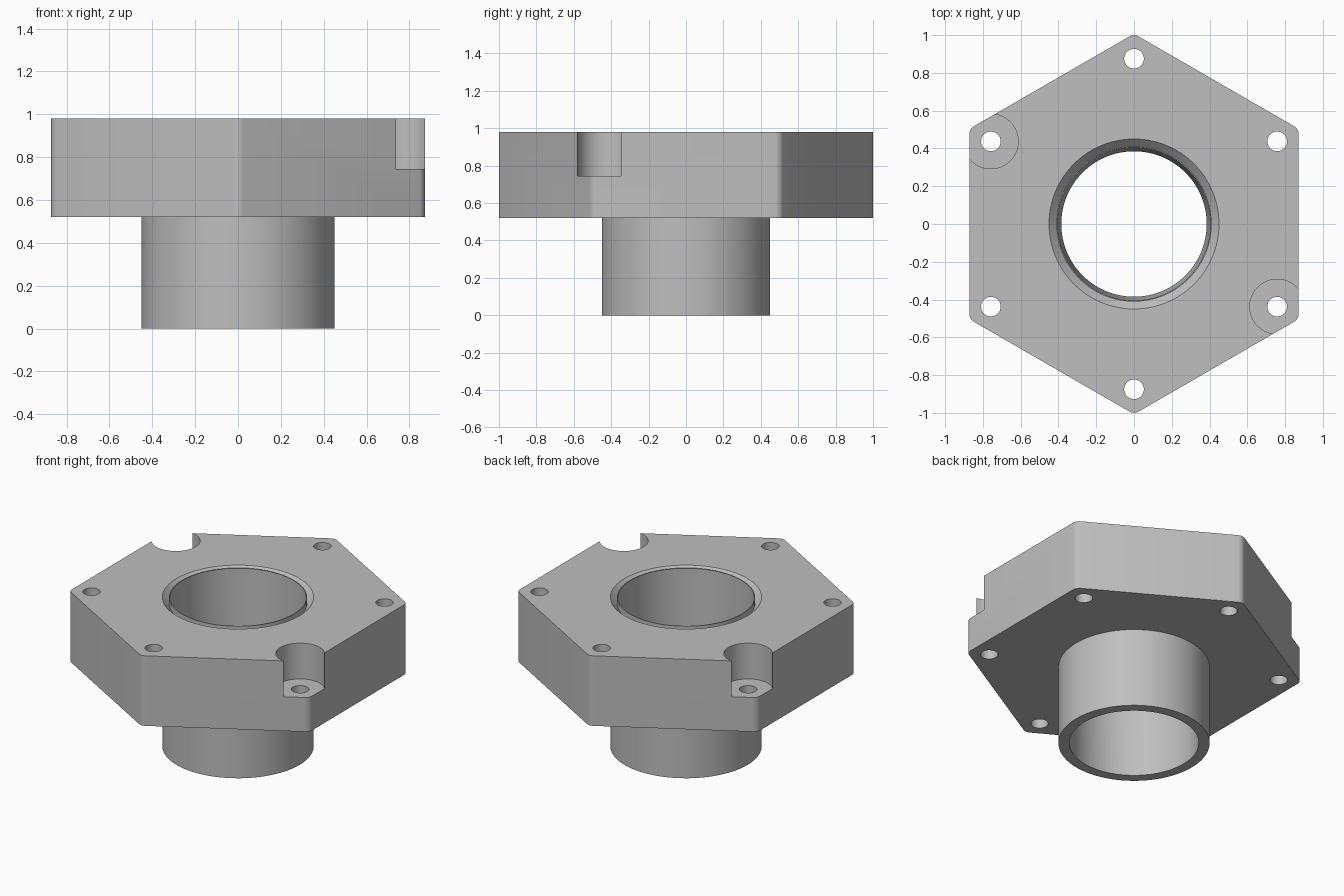
import bpy
import bmesh
from math import pi, sin, cos, radians

default = bpy.data.objects.get("Cube")
if default:
    bpy.data.objects.remove(default, do_unlink=True)

grey = bpy.data.materials.new("plain grey")
grey.use_nodes = True
colour = (0.52, 0.52, 0.52, 1)
grey.diffuse_color = colour
grey.node_tree.nodes["Principled BSDF"].inputs["Base Color"].default_value = colour

TOP, FLANGE_BASE, APOTHEM = 0.98, 0.52, 0.872
BOLT_CIRCLE = 0.875


def make_object(name, bm):
    bmesh.ops.recalc_face_normals(bm, faces=bm.faces)
    mesh = bpy.data.meshes.new(name)
    bm.to_mesh(mesh)
    bm.free()
    mesh.materials.append(grey)
    obj = bpy.data.objects.new(name, mesh)
    bpy.context.collection.objects.link(obj)
    return obj


def revolve(name, profile, steps=96, centre=(0, 0)):
    """Spin a closed (radius, height) outline about the vertical axis."""
    bm = bmesh.new()
    verts = [bm.verts.new((r, 0, z)) for r, z in profile]
    edges = [bm.edges.new((a, b)) for a, b in zip(verts, verts[1:] + verts[:1])]
    bmesh.ops.spin(bm, geom=verts + edges, cent=(0, 0, 0), axis=(0, 0, 1),
                   angle=2 * pi, steps=steps, use_merge=True)
    bmesh.ops.remove_doubles(bm, verts=bm.verts, dist=1e-5)
    bmesh.ops.translate(bm, verts=bm.verts, vec=(*centre, 0))
    return make_object(name, bm)


def rod(name, radius, low, high, centre=(0, 0), steps=48):
    return revolve(name, [(0, low), (radius, low), (radius, high), (0, high)],
                   steps, centre)


def combine(target, tool, operation):
    mod = target.modifiers.new("combine", "BOOLEAN")
    mod.operation, mod.solver, mod.object = operation, "EXACT", tool
    bpy.context.view_layer.objects.active = target
    bpy.ops.object.modifier_apply(modifier=mod.name)
    bpy.data.objects.remove(tool, do_unlink=True)


# Hexagonal flange with softened upright corners
bm = bmesh.new()
corner = APOTHEM / cos(pi / 6)
ring = [bm.verts.new((corner * sin(k * pi / 3), corner * cos(k * pi / 3), FLANGE_BASE))
        for k in range(6)]
base = bm.faces.new(ring)
lifted = bmesh.ops.extrude_face_region(bm, geom=[base])
bmesh.ops.translate(bm, verts=[v for v in lifted["geom"] if isinstance(v, bmesh.types.BMVert)],
                    vec=(0, 0, TOP - FLANGE_BASE))
upright = [e for e in bm.edges if abs(e.verts[0].co.z - e.verts[1].co.z) > 0.1]
bmesh.ops.bevel(bm, geom=upright, offset=0.026, offset_type="OFFSET", segments=5,
                profile=0.5, affect="EDGES")
flange = make_object("hex_flange_with_neck", bm)

# Round neck below the flange
combine(flange, rod("neck", 0.45, 0, 0.7, steps=96), "UNION")

# Slightly tapered bore, with a sloping groove round its upper lip
combine(flange, revolve("bore_cutter", [(0, -0.1), (0.385, -0.1), (0.385, 0),
                                        (0.405, TOP), (0.405, 1.1), (0, 1.1)]), "DIFFERENCE")
combine(flange, revolve("groove_cutter", [(0.411, TOP - 0.04), (0.45, TOP),
                                          (0.45, 1.1), (0.411, 1.1)]), "DIFFERENCE")

# Bolt holes, two of them in deep round recesses
for k in range(6):
    angle = radians(90 + 60 * k)
    spot = (BOLT_CIRCLE * cos(angle), BOLT_CIRCLE * sin(angle))
    if k in (1, 4):
        combine(flange, rod("recess_cutter", 0.145, 0.745, 1.1, spot), "DIFFERENCE")
    combine(flange, rod("bolt_hole_cutter", 0.052, 0.4, 1.2, spot), "DIFFERENCE")

bpy.ops.object.select_all(action="DESELECT")
flange.select_set(True)
bpy.context.view_layer.objects.active = flange
bpy.ops.object.shade_smooth_by_angle(angle=radians(30))
